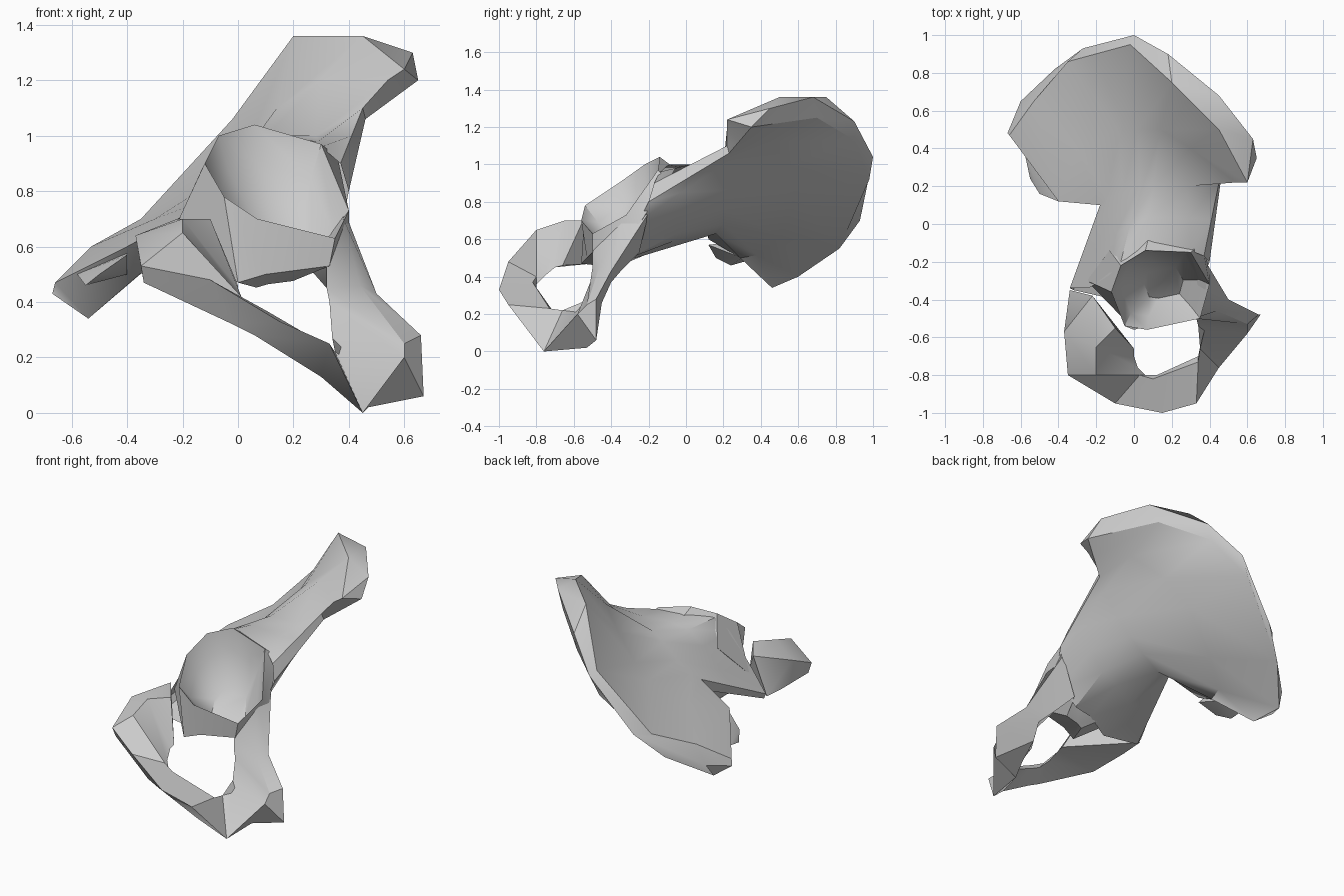
import bpy
import bmesh
import math
from mathutils import Vector

default_cube = bpy.data.objects.get("Cube")
if default_cube:
    bpy.data.objects.remove(default_cube, do_unlink=True)

# Single bone colour
bone_grey = bpy.data.materials.new("bone grey")
bone_grey.use_nodes = True
colour = (0.6, 0.6, 0.6, 1)
bone_grey.diffuse_color = colour
bone_grey.node_tree.nodes["Principled BSDF"].inputs["Base Color"].default_value = colour


def finish(name, bm):
    """Turn a bmesh into a shaded object with outward normals."""
    bmesh.ops.remove_doubles(bm, verts=bm.verts[:], dist=0.001)
    bmesh.ops.recalc_face_normals(bm, faces=bm.faces[:])
    mesh = bpy.data.meshes.new(name)
    bm.to_mesh(mesh)
    bm.free()
    mesh.materials.append(bone_grey)
    part = bpy.data.objects.new(name, mesh)
    bpy.context.collection.objects.link(part)
    bpy.ops.object.select_all(action="DESELECT")
    part.select_set(True)
    bpy.context.view_layer.objects.active = part
    bpy.ops.object.shade_smooth_by_angle(angle=math.radians(35))
    return part


def loft(name, sections, caps=True):
    """Skin closed sections of equal length, with optional end caps."""
    bm = bmesh.new()
    rings = [[bm.verts.new(point) for point in section] for section in sections]
    for first, second in zip(rings, rings[1:]):
        count = len(first)
        for i in range(count):
            following = (i + 1) % count
            bm.faces.new((first[i], first[following], second[following], second[i]))
    if caps:
        bm.faces.new(rings[0])
        bm.faces.new(rings[-1])
    return finish(name, bm)


def hull(name, points):
    """Wrap a small lump of bone around a few points."""
    bm = bmesh.new()
    verts = [bm.verts.new(point) for point in points]
    result = bmesh.ops.convex_hull(bm, input=verts)
    spare = [v for v in result["geom_interior"] if isinstance(v, bmesh.types.BMVert)]
    bmesh.ops.delete(bm, geom=spare, context="VERTS")
    return finish(name, bm)


def halfway(first, second):
    """Row of points midway between two rows."""
    return [(Vector(a) + Vector(b)) / 2 for a, b in zip(first, second)]


def shrink(ring, factor, offset):
    """Scale a ring about its own centre, then move it."""
    centre = sum((Vector(p) for p in ring), Vector()) / len(ring)
    return [centre + (Vector(p) - centre) * factor + Vector(offset) for p in ring]


# Hollow side of the blade: each row runs from the back corner to the front corner
inner_root = [(-.34, -.34, .5), (-.24, -.34, .64), (-.13, -.27, .88), (-.07, -.2, .98),
              (.06, -.13, 1), (.3, -.14, .96), (.37, -.17, .9)]
inner_neck = [(-.18, .1, .72), (-.14, .14, .76), (-.06, .17, .84), (.03, .2, .95),
              (.1, .2, 1), (.28, .2, 1), (.45, .22, 1.1)]
inner_middle = [(-.4, .12, .6), (-.3, .4, .7), (-.08, .5, .84), (.02, .5, .93),
                (.14, .5, 1.1), (.3, .4, 1.2), (.54, .22, 1.2)]
inner_lip = [(-.66, .47, .47), (-.53, .65, .6), (-.35, .86, .7), (-.02, .95, 1.06),
             (.2, .75, 1.36), (.45, .5, 1.36), (.6, .22, 1.24)]

# Outward side of the blade, in the same order
outer_root = [(-.32, -.35, .46), (-.1, -.4, .46), (.06, -.33, .5), (.2, -.3, .5),
              (.3, -.3, .6), (.38, -.25, .7), (.4, -.2, .8)]
outer_neck = [(-.17, .12, .66), (-.05, .16, .63), (.1, .2, .68), (.2, .2, .76),
              (.3, .2, .86), (.4, .2, 1), (.46, .23, 1.06)]
outer_lip = [(-.54, .46, .34), (-.62, .6, .4), (-.42, .82, .55), (-.06, .98, .92),
             (.16, .9, 1.13), (.4, .7, 1.25), (.65, .35, 1.2)]

# Crest closes the two sides together
crest = [(-.67, .48, .43), (-.6, .65, .48), (-.27, .93, .7), (0, 1, 1.04),
         (.18, .9, 1.23), (.45, .68, 1.36), (.63, .45, 1.3)]
inner_rows = [inner_root, halfway(inner_root, inner_neck), inner_neck,
              inner_middle, inner_lip, crest]
outer_rows = [outer_root, halfway(outer_root, outer_neck), outer_neck,
              halfway(outer_neck, outer_lip), outer_lip, crest]
loft("blade", [a + b[::-1] for a, b in zip(inner_rows, outer_rows)], caps=False)

# Knobbly spine at the back corner of the blade
hull("back_spine", [(-.4, .12, .57), (-.5, .16, .5), (-.55, .24, .46),
                    (-.58, .38, .5), (-.4, .35, .6), (-.4, .3, .5)])

# Socket: underside, outer wall, rim, then the hollow cup
socket_rim = [(.06, -.14, 1.04), (.3, -.15, .97), (.4, -.32, .73), (.35, -.5, .63),
              (.07, -.56, .7), (-.05, -.54, .78), (-.12, -.36, .9), (-.07, -.22, 1)]
socket_wall = [(.08, -.06, .98), (.36, -.1, .92), (.4, -.25, .68), (.33, -.5, .53),
               (.1, -.53, .5), (0, -.56, .47), (-.25, -.3, .62), (-.13, -.14, .82)]
socket_base = shrink(socket_wall, .4, (0, 0, -.15))
loft("socket", [socket_base, socket_wall, socket_rim,
                shrink(socket_rim, .8, (0, .03, -.1)),
                shrink(socket_rim, .4, (.03, .04, -.23))])

# Looping branch around the opening, from the socket's back side to its front.
# Each section: outer edge, hole edge above, hole edge below, underside
branch = [
    [(-.22, -.38, .7), (-.1, -.55, .7), (0, -.66, .46), (-.34, -.35, .48)],
    [(-.37, -.57, .64), (-.2, -.65, .7), (0, -.7, .45), (-.34, -.5, .47)],
    [(-.35, -.8, .53), (-.2, -.8, .65), (.02, -.76, .4), (-.34, -.78, .47)],
    [(-.1, -.95, .48), (.03, -.8, .4), (.06, -.8, .36), (-.02, -.9, .32)],
    [(.15, -1, .33), (.1, -.82, .37), (.12, -.8, .33), (.06, -.9, .28)],
    [(.33, -.95, .25), (.34, -.73, .23), (.34, -.7, .2), (.3, -.85, .13)],
    [(.45, -.76, 0), (.35, -.66, .22), (.36, -.6, .2), (.47, -.53, .02)],
    [(.6, -.58, .2), (.34, -.54, .27), (.4, -.45, .26), (.67, -.48, .06)],
    [(.6, -.53, .25), (.33, -.5, .4), (.4, -.4, .37), (.66, -.48, .28)],
    [(.44, -.46, .46), (.32, -.5, .45), (.33, -.34, .44), (.5, -.4, .43)],
    [(.38, -.34, .7), (.32, -.5, .55), (.25, -.25, .53), (.38, -.2, .74)],
]
loft("looping_branch", branch)
